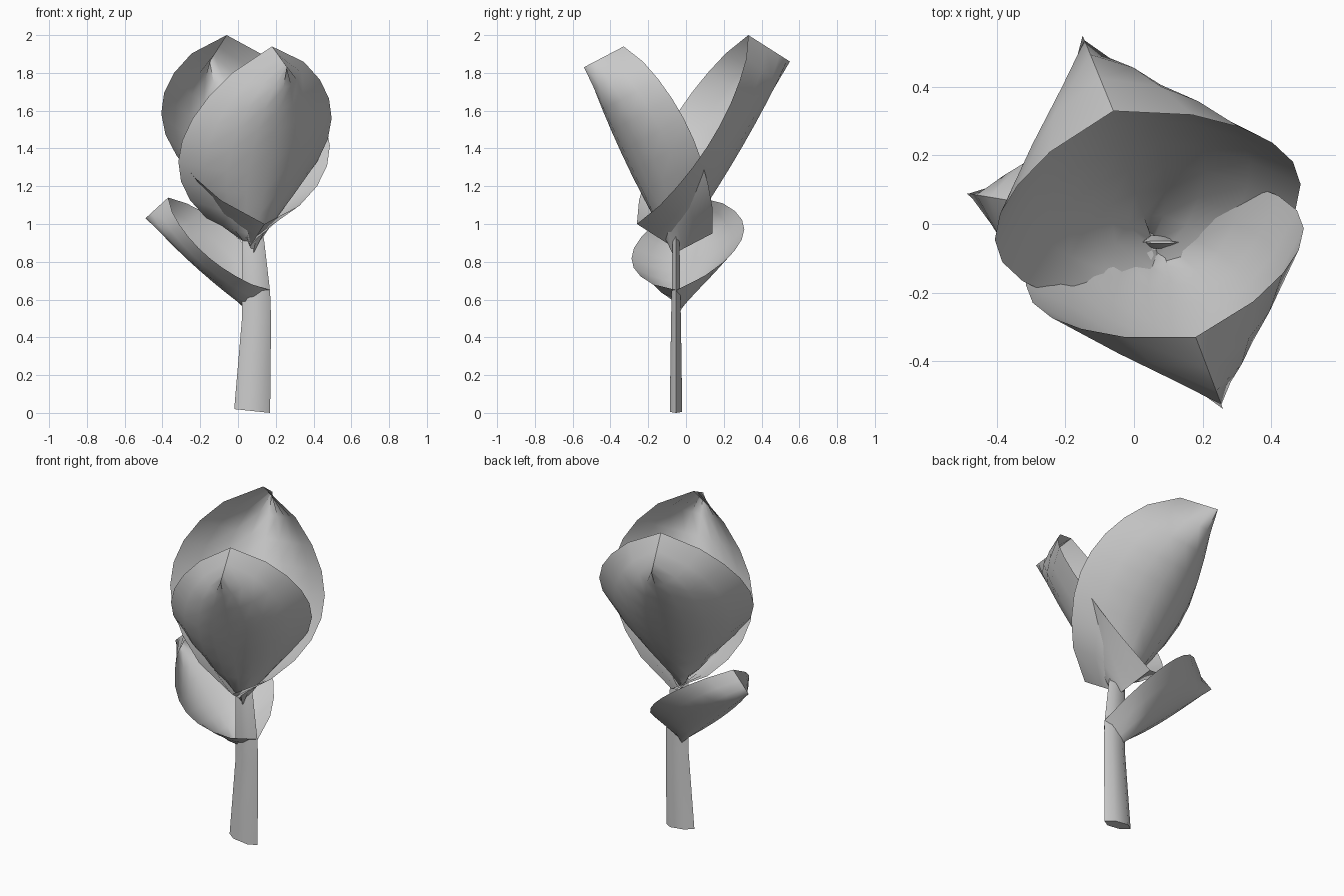
import bpy
import bmesh
from math import sin, cos, pi
from mathutils import Vector

cube = bpy.data.objects.get("Cube")
if cube:
    bpy.data.objects.remove(cube)

grey = bpy.data.materials.new("plain grey")
grey.use_nodes = True
tone = (0.6, 0.6, 0.6, 1)
grey.diffuse_color = tone
grey.node_tree.nodes["Principled BSDF"].inputs["Base Color"].default_value = tone


def finish(bm, name, angle):
    bmesh.ops.remove_doubles(bm, verts=bm.verts, dist=0.0005)
    bmesh.ops.recalc_face_normals(bm, faces=bm.faces)
    mesh = bpy.data.meshes.new(name)
    bm.to_mesh(mesh)
    bm.free()
    mesh.materials.append(grey)
    obj = bpy.data.objects.new(name, mesh)
    bpy.context.collection.objects.link(obj)
    bpy.ops.object.select_all(action='DESELECT')
    obj.select_set(True)
    bpy.context.view_layer.objects.active = obj
    bpy.ops.object.shade_smooth_by_angle(angle=angle)
    return obj


def bridge(bm, rows, closed=False):
    for a, b in zip(rows, rows[1:]):
        for i in range(len(a) if closed else len(a) - 1):
            j = (i + 1) % len(a)
            bm.faces.new((a[i], a[j], b[j], b[i]))


def cupped_blade(name, rim_base, rim_tip, depth, half_width, stations=9, columns=8):
    """Boat-shaped sheet: flat pointed rim, straight keel, upright ends."""
    base, tip, depth, side = map(Vector, (rim_base, rim_tip, depth, half_width))
    bm = bmesh.new()
    rows = []
    for i in range(stations + 1):
        t = i / stations
        width = max(sin(pi * t), 0) ** 0.7
        row = []
        for j in range(columns + 1):
            s = 2 * j / columns - 1
            p = base.lerp(tip, t) + side * width * s + depth * (1 - s * s)
            row.append(bm.verts.new(p))
        rows.append(row)
    bridge(bm, rows)
    # ends collapse to a single folded line
    return finish(bm, name, 0.9)


# Flower petals and the side leaf
cupped_blade("front_petal", (0.0, 0.14, 0.95), (0.18, -0.33, 1.94),
             (0.08, -0.21, -0.11), (0.40, 0.11, 0.06))
cupped_blade("back_petal", (0.14, -0.26, 1.0), (-0.06, 0.33, 2.0),
             (-0.09, 0.22, -0.14), (0.44, 0.115, -0.03))
cupped_blade("side_leaf", (0.17, -0.05, 0.65), (-0.37, 0.07, 1.14),
             (-0.12, 0.02, -0.11), (0.08, 0.295, 0.05))

# Flattened six-sided stem: centre x, half width, half thickness, height
bm = bmesh.new()
rings = []
for x, w, d, z in ((0.075, 0.095, 0.038, 0.01), (0.098, 0.077, 0.03, 0.5),
                   (0.095, 0.075, 0.026, 0.64), (0.08, 0.06, 0.022, 0.9),
                   (0.078, 0.052, 0.004, 0.96)):
    ring = []
    for k in range(6):
        a = pi * k / 3
        slant = -0.01 * cos(a) if z < 0.1 else 0
        ring.append(bm.verts.new((x + w * cos(a), -0.053 + d * sin(a), z + slant)))
    rings.append(ring)
bridge(bm, rings, closed=True)
bm.faces.new(rings[0])
bm.faces.new(rings[-1])
finish(bm, "stem", 1.2)
